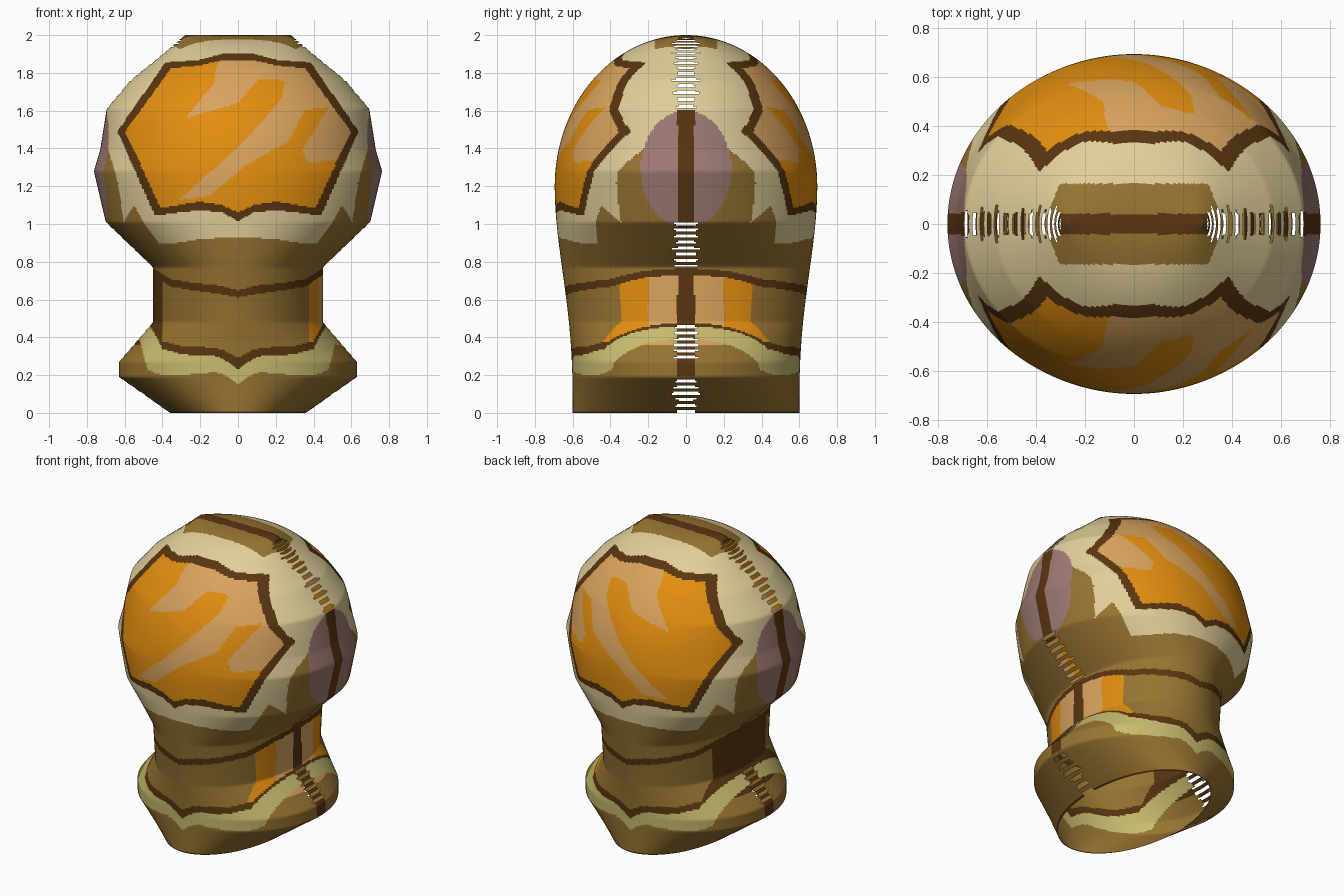
import bpy, bmesh, math, random

random.seed(4)
if "Cube" in bpy.data.objects:
    bpy.data.objects.remove(bpy.data.objects["Cube"], do_unlink=True)

# Flat colours, given as sRGB bytes and converted to linear
PALETTE = {
    "tan": (150, 115, 49), "dark_brown": (88, 53, 16), "cream": (225, 207, 154),
    "orange": (226, 142, 16), "light_orange": (217, 163, 94),
    "pale_green": (200, 188, 112), "mauve": (158, 122, 115),
}
INDEX = {name: i for i, name in enumerate(PALETTE)}


def linear(byte):
    c = byte / 255
    return c / 12.92 if c < 0.04 else ((c + 0.055) / 1.055) ** 2.4


def make_material(name, rgb):
    colour = (*[linear(b) for b in rgb], 1)
    mat = bpy.data.materials.new(name)
    mat.use_nodes = True
    mat.diffuse_color = colour
    bsdf = mat.node_tree.nodes["Principled BSDF"]
    bsdf.inputs["Base Color"].default_value = colour
    bsdf.inputs["Roughness"].default_value = 0.8
    return mat


# Half width of the shell against height
WIDTH = [(0, .36), (.19, .63), (.27, .63), (.48, .45), (.77, .45), (.79, .47), (1.01, .70),
         (1.28, .763), (1.39, .73), (1.61, .695), (1.76, .57), (1.89, .41), (2, .28)]
SHOULDER, TOP = 1.2, 2.0


def half_width(z):
    for (z0, w0), (z1, w1) in zip(WIDTH, WIDTH[1:]):
        if z <= z1:
            return w0 + (w1 - w0) * (z - z0) / (z1 - z0)
    return WIDTH[-1][1]


def half_depth(z):
    if z > SHOULDER:
        t = (z - SHOULDER) / (TOP - SHOULDER)
        return .695 * math.sqrt(max(0, 1 - t * t))
    t = z / SHOULDER
    return .60 + .095 * (t * t * (3 - 2 * t)) ** 1.5


def inside(x, z, poly):
    hit = False
    px, pz = poly[-1]
    for qx, qz in poly:
        if (qz > z) != (pz > z) and x < (px - qx) * (z - qz) / (pz - qz) + qx:
            hit = not hit
        px, pz = qx, qz
    return hit


def band(rows):
    """Closed outline from (x, low, high) triples."""
    return [(x, lo) for x, lo, hi in rows] + [(x, hi) for x, lo, hi in reversed(rows)]


# Painted outlines, most of them mirrored across x = 0
PANEL_RIM = [(0, 1.015), (.08, 1.06), (.2, 1.075), (.44, 1.045), (.638, 1.49),
             (.385, 1.855), (.2, 1.87), (.085, 1.9), (0, 1.9)]
PANEL = [(0, 1.06), (.08, 1.1), (.2, 1.12), (.41, 1.085), (.597, 1.49),
         (.355, 1.825), (.2, 1.84), (.08, 1.867), (0, 1.867)]
GLINT = [(-.1, 1.9), (-.13, 1.74), (-.28, 1.56), (0, 1.64), (.11, 1.77), (.25, 1.76),
         (.23, 1.66), (.06, 1.47), (-.12, 1.3), (-.31, 1.13), (-.15, 1.15), (.04, 1.31),
         (.27, 1.44), (.35, 1.6), (.48, 1.62), (.34, 1.39), (.37, 1.32), (.57, 1.35),
         (.7, 1.5), (.4, 1.9)]
CREAM = [(0, .93), (.2, .92), (.32, .9), (.42, .9), (.49, .99), (.55, 1.1), (.605, 1.01),
         (.635, 1.22), (.7, 1.44), (.8, 1.55), (.8, 2.1), (0, 2.1)]
NECK_RING = band([(0, .61, .65), (.1, .63, .675), (.25, .65, .69), (.36, .67, .71),
                  (.43, .72, .755), (.47, .735, .775)])
LOWER_STRIPE = band([(0, .23, .29), (.07, .28, .33), (.12, .3, .345), (.3, .31, .355),
                     (.4, .34, .38), (.44, .42, .455), (.47, .465, .5)])
GREEN_STRIPE = band([(0, .15, .24), (.07, .2, .29), (.12, .215, .31), (.3, .2, .32),
                     (.4, .2, .35), (.44, .21, .43), (.48, .23, .47), (.505, .33, .47),
                     (.53, .42, .47)])


def paint(x, y, z):
    ax, ay = abs(x), abs(y)
    # Crown strip and side seams
    if z > 1.9 and ax < .31 and ay < .042:
        return "dark_brown"
    if z > 1.9 and ay < .165 and ax < .37 - .4 * ay:
        return "tan"
    if z < .012:
        return "dark_brown"
    if ay < .045 and (.19 < z < .77 or .98 < z < 1.6):
        return "dark_brown"
    # Cheek patches
    if (ay / .24) ** 2 + ((z - 1.29) / .31) ** 2 < 1:
        return "mauve"
    # Large face panel
    if inside(ax, z, PANEL):
        return "light_orange" if inside(x, z, GLINT) else "orange"
    if inside(ax, z, PANEL_RIM):
        return "dark_brown"
    if inside(ax, z, CREAM):
        return "cream"
    # Neck and base stripes
    if inside(ax, z, NECK_RING) or inside(ax, z, LOWER_STRIPE):
        return "dark_brown"
    if inside(ax, z, GREEN_STRIPE):
        return "pale_green"
    if .36 < z < .69 + .8 * (ax - .375):
        if x > .375:
            return "light_orange" if ay < .2 else "orange"
        if x < -.4:
            return "dark_brown"
    return "tan"


def frayed(x, y, z, reach):
    """True where the ragged side seam stands open."""
    open_here = z < .19 or .27 < z < .48 or .78 < z < 1.02 or z > 1.6
    return open_here and abs(x) > .3 and abs(y) < reach


# Shell: stacked elliptical rings, open underneath, closed to a ridge on top
COLS, LOW_ROWS, HIGH_ROWS = 400, 150, 110
heights = [SHOULDER * i / LOW_ROWS for i in range(LOW_ROWS)]
heights += [SHOULDER + (TOP - SHOULDER) * math.sin(math.pi / 2 * i / HIGH_ROWS)
            for i in range(HIGH_ROWS + 1)]

bm = bmesh.new()
rings = []
for z in heights:
    a, b = half_width(z), half_depth(z)
    angles = [math.tau * c / COLS for c in range(COLS)]
    rings.append([bm.verts.new((a * math.cos(t), b * math.sin(t), z)) for t in angles])

for r, (low, high) in enumerate(zip(rings, rings[1:])):
    reach = random.uniform(.04, .075) if r % 4 < 2 else 0
    for c in range(COLS):
        d = (c + 1) % COLS
        corners = (low[c], low[d], high[d], high[c])
        x, y, z = (sum(v.co[k] for v in corners) / 4 for k in range(3))
        if frayed(x, y, z, reach):
            continue
        face = bm.faces.new(corners)
        face.material_index = INDEX[paint(x, y, z)]
        face.smooth = True

bmesh.ops.remove_doubles(bm, verts=rings[-1], dist=1e-5)
loose = [v for v in bm.verts if not v.link_faces]
bmesh.ops.delete(bm, geom=loose, context="VERTS")

mesh = bpy.data.meshes.new("head_shell")
bm.to_mesh(mesh)
bm.free()
for name, rgb in PALETTE.items():
    mesh.materials.append(make_material(name, rgb))
shell = bpy.data.objects.new("head_shell", mesh)
bpy.context.collection.objects.link(shell)
